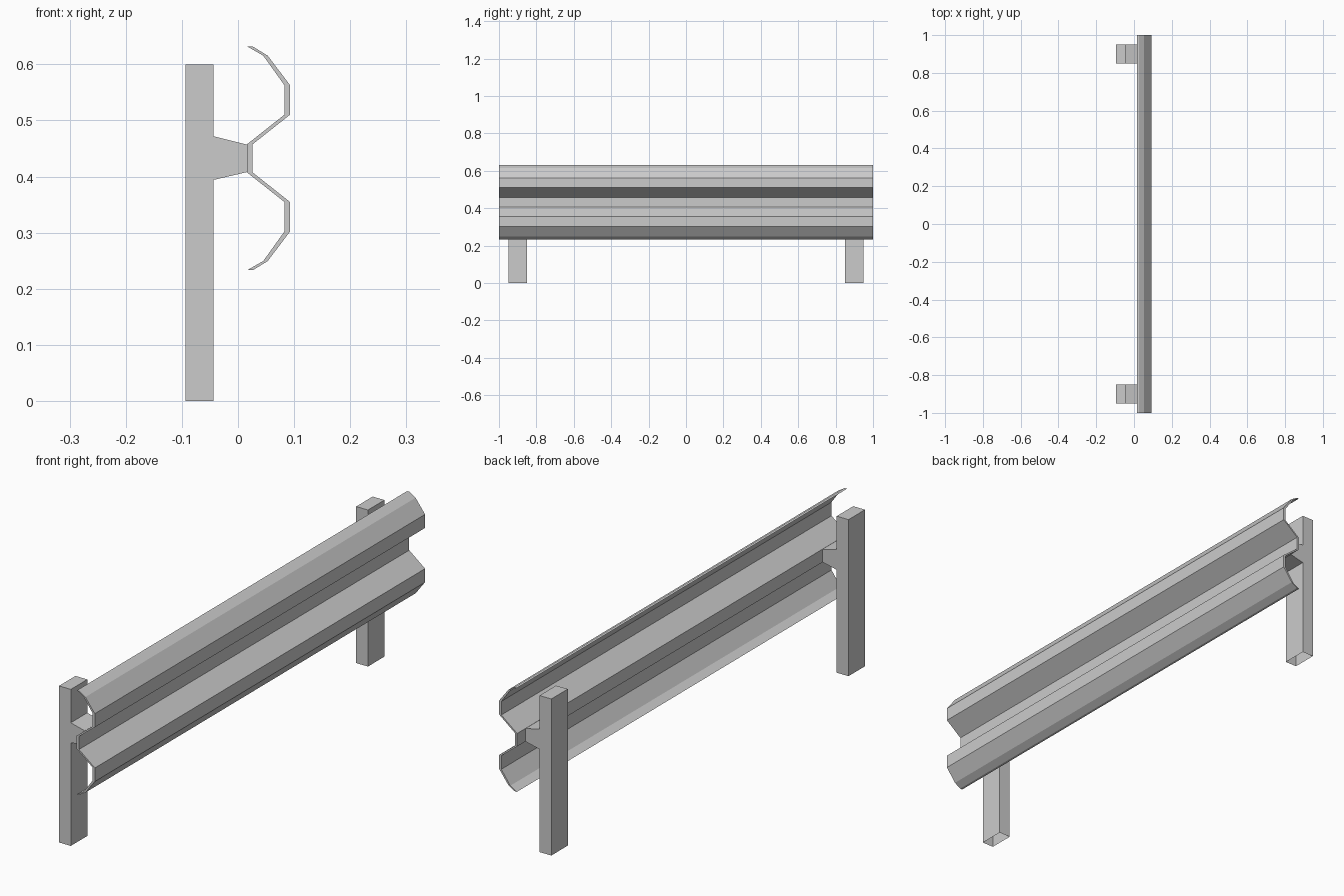
import bpy, bmesh

if "Cube" in bpy.data.objects:
    bpy.data.objects.remove(bpy.data.objects["Cube"])

RAIL_MID = 0.4325


def extrude_profile(name, pts, y0, y1, open_bottom=False):
    """Extrude an (x, z) outline along y; optionally leave the ground face open."""
    bm = bmesh.new()
    face = bm.faces.new([bm.verts.new((x, y0, z)) for x, z in pts])
    ext = bmesh.ops.extrude_face_region(bm, geom=[face], use_keep_orig=True)
    moved = [v for v in ext["geom"] if isinstance(v, bmesh.types.BMVert)]
    bmesh.ops.translate(bm, verts=moved, vec=(0, y1 - y0, 0))
    bmesh.ops.recalc_face_normals(bm, faces=bm.faces[:])
    if open_bottom:
        low = [f for f in bm.faces if all(abs(v.co.z) < 1e-5 for v in f.verts)]
        bmesh.ops.delete(bm, geom=low, context='FACES_ONLY')
    mesh = bpy.data.meshes.new(name)
    bm.to_mesh(mesh)
    bm.free()
    obj = bpy.data.objects.new(name, mesh)
    bpy.context.collection.objects.link(obj)
    return obj


# W-shaped rail: upper half of the outer line, mirrored about its middle
half = [(0.027, 0.199), (0.053, 0.183), (0.093, 0.130), (0.093, 0.078), (0.026, 0.025)]
outer = [(x, RAIL_MID + h) for x, h in half]
outer += [(x, RAIL_MID - h) for x, h in reversed(half)]
inner = [(x - 0.010, z) for x, z in reversed(outer)]
inner[1] = (inner[1][0] + 0.002, inner[1][1])
inner[-2] = (inner[-2][0] + 0.002, inner[-2][1])
extrude_profile("guard_rail", outer + inner, -1.0, 1.0)

# Posts with tapered spacer block, hollow underneath
post = [(-0.094, 0), (-0.044, 0), (-0.044, 0.394), (0.016, 0.408),
        (0.016, 0.457), (-0.044, 0.472), (-0.044, 0.6), (-0.094, 0.6)]
for name, y in (("front_post", -0.9), ("back_post", 0.9)):
    extrude_profile(name, post, y - 0.05, y + 0.05, open_bottom=True)
